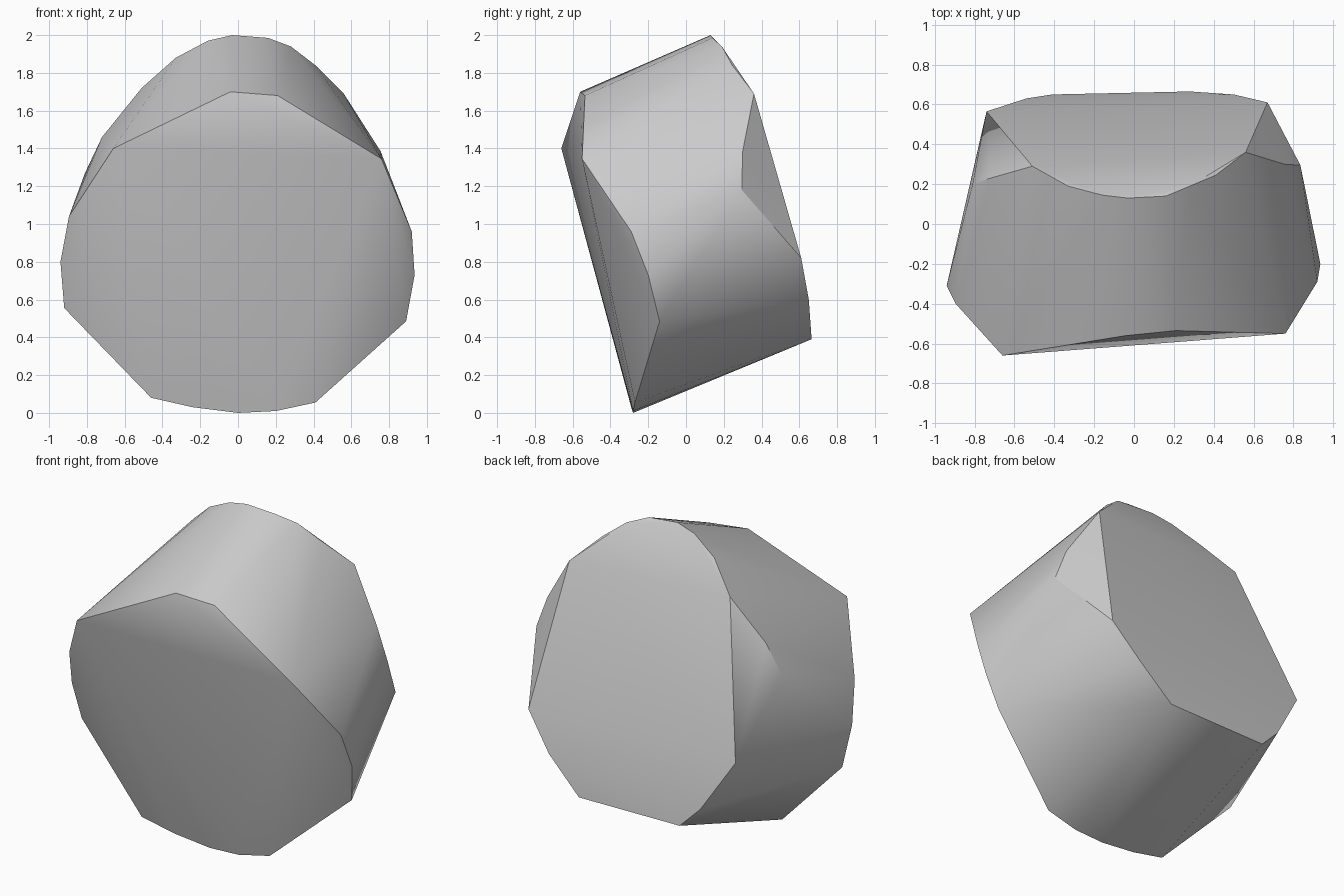
import bpy
import bmesh
import math

default_cube = bpy.data.objects.get("Cube")
if default_cube:
    bpy.data.objects.remove(default_cube, do_unlink=True)


def make_material(name, level):
    """Plain grey material shown the same in viewport and render."""
    material = bpy.data.materials.new(name)
    material.use_nodes = True
    colour = (level, level, level, 1)
    material.diffuse_color = colour
    shader = next(n for n in material.node_tree.nodes if n.type == "BSDF_PRINCIPLED")
    shader.inputs["Base Color"].default_value = colour
    return material


def make_hull(name, outlines, material, sharp_angle):
    """Wrap the outlines in a convex skin and shade its rounded sides smooth."""
    bm = bmesh.new()
    for outline in outlines:
        for point in outline:
            bm.verts.new(point)
    result = bmesh.ops.convex_hull(bm, input=bm.verts[:])
    spare = [v for v in result["geom_interior"] + result["geom_unused"]
             if isinstance(v, bmesh.types.BMVert) and v.is_valid]
    bmesh.ops.delete(bm, geom=list(set(spare)), context="VERTS")
    bmesh.ops.recalc_face_normals(bm, faces=bm.faces[:])
    mesh = bpy.data.meshes.new(name)
    bm.to_mesh(mesh)
    bm.free()
    mesh.materials.append(material)
    body = bpy.data.objects.new(name, mesh)
    bpy.context.collection.objects.link(body)
    bpy.ops.object.select_all(action="DESELECT")
    body.select_set(True)
    bpy.context.view_layer.objects.active = body
    bpy.ops.object.shade_smooth_by_angle(angle=sharp_angle)
    return body


# Front cap: bottom rim, two broad corners and the bevel above them
front_bottom = [(-.46, -.3, .08), (-.24, -.29, .03), (0, -.28, 0),
                (.2, -.28, .01), (.41, -.27, .055)]
front_top = [(-.66, -.66, 1.4), (-.04, -.56, 1.7),
             (.21, -.535, 1.68), (.76, -.55, 1.345)]

# Side bulges set back from the front cap
right_side = [(-.92, -.24, .555), (-.94, -.31, .8), (-.895, -.4, 1.04)]
left_side = [(.89, -.14, .485), (.935, -.2, .73), (.92, -.29, .96)]

# Back cap: upper arc and lower rim
back_top = [(-.51, .29, 1.72), (-.33, .19, 1.88), (-.16, .145, 1.97),
            (-.03, .13, 2), (.16, .14, 1.985), (.28, .19, 1.94),
            (.41, .245, 1.84), (.56, .36, 1.69)]
back_bottom = [(.67, .61, .82), (.5, .65, .6), (.28, .665, .39),
               (-.41, .65, .39), (-.54, .63, .52), (-.74, .565, .84)]

# Shoulders where the back cap is chipped away at each side
shoulders = [(-.72, .23, 1.46), (-.81, .2, 1.27),
             (.755, .3, 1.385), (.835, .295, 1.18)]

stone_grey = make_material("stone grey", .6)
make_hull("faceted_stone",
          [front_bottom, front_top, right_side, left_side,
           back_top, back_bottom, shoulders],
          stone_grey, math.radians(30))
